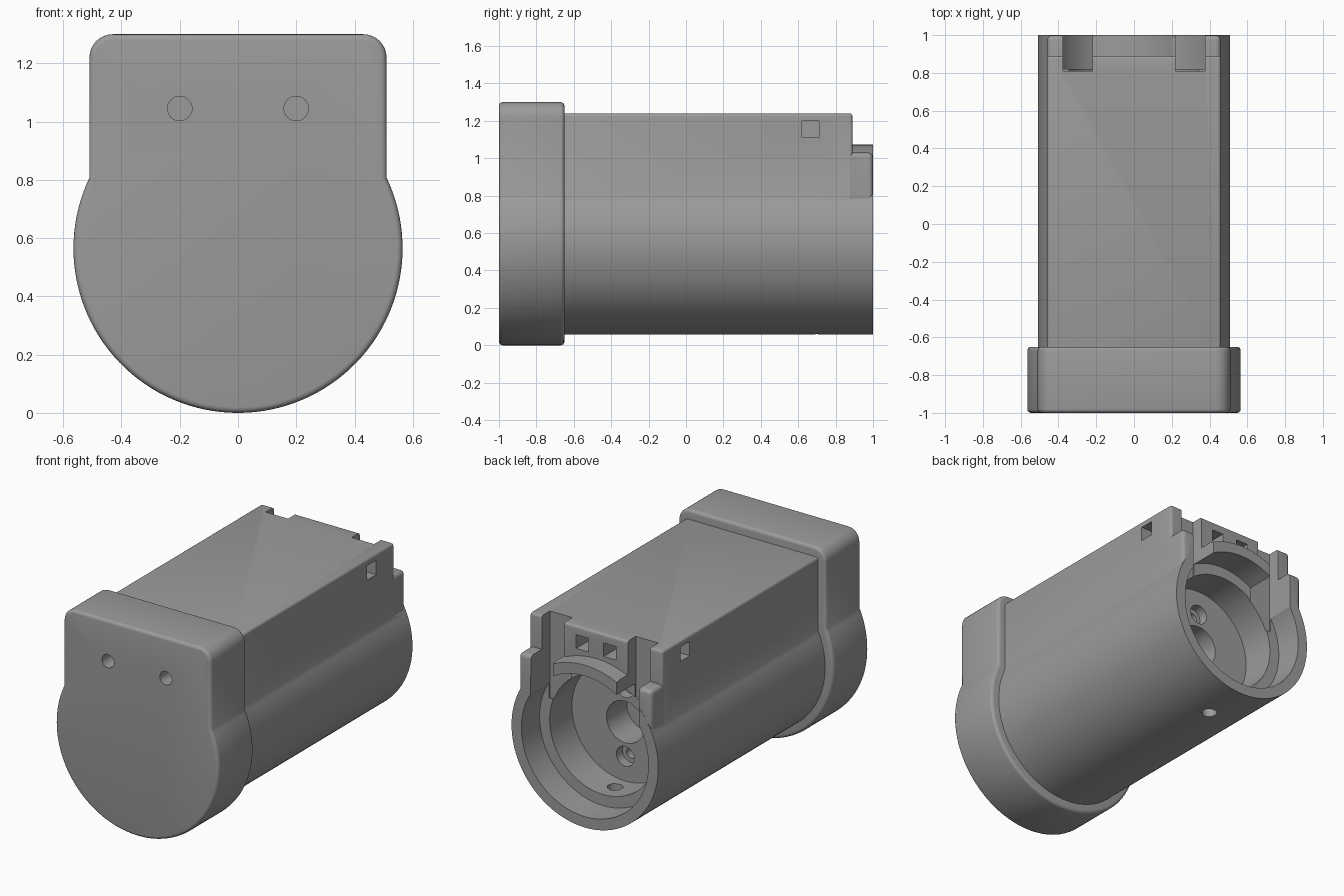
import bpy, bmesh, math
from mathutils import Matrix, Vector

if "Cube" in bpy.data.objects:
    bpy.data.objects.remove(bpy.data.objects["Cube"])

GREY = bpy.data.materials.new("housing grey")
GREY.diffuse_color = (0.33, 0.33, 0.33, 1)
GREY.use_nodes = True
GREY.node_tree.nodes["Principled BSDF"].inputs["Base Color"].default_value = GREY.diffuse_color
CZ = 0.565                                   # height of the barrel axis


def finish(name, bm):
    bmesh.ops.recalc_face_normals(bm, faces=bm.faces)
    me = bpy.data.meshes.new(name)
    bm.to_mesh(me)
    bm.free()
    me.materials.append(GREY)
    ob = bpy.data.objects.new(name, me)
    bpy.context.collection.objects.link(ob)
    return ob


def box(name, x0, x1, y0, y1, z0, z1, bevel=0):
    bm = bmesh.new()
    size = Matrix.Diagonal((x1 - x0, y1 - y0, z1 - z0, 1))
    mid = Vector(((x0 + x1) / 2, (y0 + y1) / 2, (z0 + z1) / 2))
    bmesh.ops.create_cube(bm, size=1, matrix=Matrix.Translation(mid) @ size)
    if bevel:
        bmesh.ops.bevel(bm, geom=bm.edges[:], offset=bevel, segments=4,
                        profile=0.5, affect='EDGES')
    return finish(name, bm)


def rod(name, x, z, r, y0, y1, n=48):
    """Cylinder running along y."""
    bm = bmesh.new()
    mat = Matrix.Translation((x, (y0 + y1) / 2, z)) @ Matrix.Rotation(math.pi / 2, 4, 'X')
    bmesh.ops.create_cone(bm, cap_ends=True, segments=n, radius1=r, radius2=r,
                          depth=y1 - y0, matrix=mat)
    return finish(name, bm)


def bake(ob):
    """Replace the mesh with its modified result."""
    dg = bpy.context.evaluated_depsgraph_get()
    me = bpy.data.meshes.new_from_object(ob.evaluated_get(dg))
    ob.modifiers.clear()
    ob.data = me


def combine(ob, others, op):
    for o in others:
        m = ob.modifiers.new("bool", 'BOOLEAN')
        m.operation, m.object, m.solver = op, o, 'EXACT'
        bake(ob)
        bpy.data.objects.remove(o)


def smooth(ob):
    bpy.ops.object.select_all(action='DESELECT')
    ob.select_set(True)
    bpy.context.view_layer.objects.active = ob
    bpy.ops.object.shade_smooth_by_angle(angle=math.radians(24))


# Front cap: circle below, rounded rectangle above, softened rims
R, W, TOP, C = 0.565, 0.51, 1.3, 0.08
a0 = math.acos(W / R)
pts = [(R * math.cos(a), CZ + R * math.sin(a))
       for a in (math.pi - a0 + (math.pi + 2 * a0) * i / 80 for i in range(81))]
for cx, start in ((W - C, 0), (C - W, math.pi / 2)):
    for i in range(9):
        a = start + math.pi / 2 * i / 8
        pts.append((cx + C * math.cos(a), TOP - C + C * math.sin(a)))
bm = bmesh.new()
face = bm.faces.new([bm.verts.new((x, -1, z)) for x, z in pts])
ext = bmesh.ops.extrude_face_region(bm, geom=[face])
bmesh.ops.translate(bm, vec=(0, 0.35, 0),
                    verts=[v for v in ext['geom'] if isinstance(v, bmesh.types.BMVert)])
cap = finish("front_cap", bm)
bev = cap.modifiers.new("rim", 'BEVEL')
bev.width, bev.segments, bev.limit_method = 0.02, 4, 'ANGLE'
bev.angle_limit = math.radians(40)
bake(cap)
combine(cap, [rod("screw_hole", s * 0.2, 1.045, 0.042, -1.1, -0.8, 32) for s in (-1, 1)],
        'DIFFERENCE')

# Main housing: barrel, upper box and lower rear shoulder
body = rod("housing", 0, CZ, 0.508, -0.66, 1, 128)
combine(body, [box("upper_box", -0.46, 0.46, -0.69, 0.89, 0.6, 1.24, 0.016),
               box("shoulder", -0.459, 0.459, 0.4, 0.999, 0.6, 1.03, 0.025)], 'UNION')

# Stepped rear bore, shaft hole and counterbored screw holes
cuts = [rod("bore", 0, CZ, 0.44, 0.82, 1.2, 96),
        rod("inner_bore", 0, CZ, 0.37, 0.6, 1.1, 96),
        rod("shaft_hole", 0, CZ, 0.13, 0.4, 0.9)]
for s in (-1, 1):
    cuts += [rod("counterbore", 0, CZ + s * 0.215, 0.062, 0.54, 0.8, 32),
             rod("screw", 0, CZ + s * 0.215, 0.034, 0.4, 0.7, 24)]
    # Rear slots, latch windows and connector sockets
    x0, x1 = sorted((s * 0.22, s * 0.375))
    cuts.append(box("slot", x0, x1, 0.81, 1.2, 0.7, 1.4))
    x0, x1 = sorted((s * 0.37, s * 0.6))
    cuts.append(box("latch", x0, x1, 0.62, 0.71, 1.11, 1.2))
    cuts.append(box("socket", s * 0.095 - 0.042, s * 0.095 + 0.042, 0.77, 1.1, 1.1, 1.185))
# Drain hole through the barrel floor
drain = rod("drain", 0, 0, 0.045, -0.15, 0.15, 32)
drain.data.transform(Matrix.Translation((0, 0.7, 0.1)) @ Matrix.Rotation(math.pi / 2, 4, 'X'))
cuts.append(drain)
combine(body, cuts, 'DIFFERENCE')

smooth(cap)
smooth(body)
